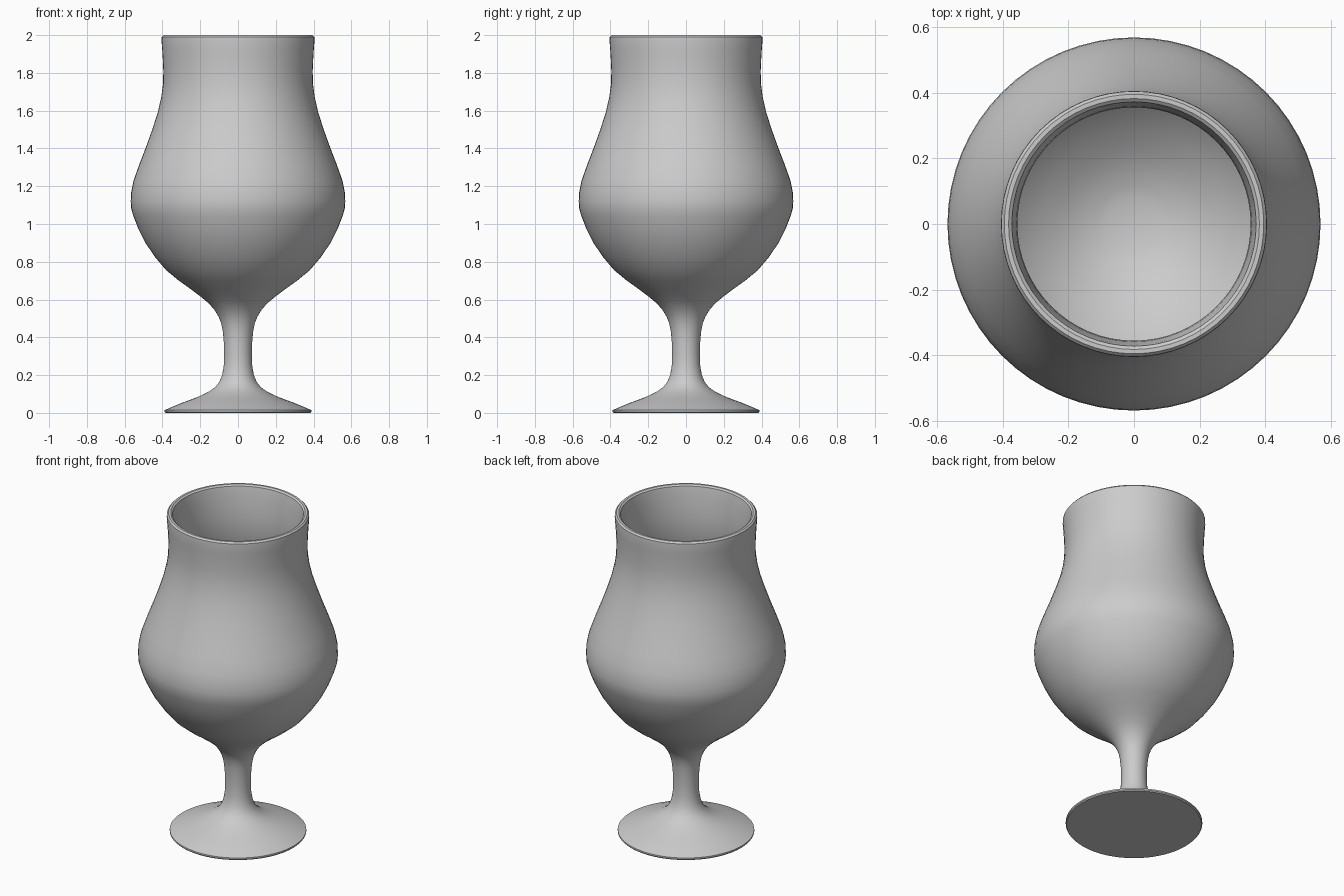
import bpy, bmesh, math
from mathutils import Vector

cube = bpy.data.objects.get("Cube")
if cube:
    bpy.data.objects.remove(cube)

SEGMENTS = 64

# Grey glass material
glass = bpy.data.materials.new("grey_glass")
glass.use_nodes = True
grey = (0.6, 0.6, 0.6, 1)
glass.diffuse_color = grey
glass.node_tree.nodes["Principled BSDF"].inputs["Base Color"].default_value = grey


def smooth_path(points, steps=2):
    """Pass a Catmull-Rom curve through (radius, height) points."""
    p = [Vector(q) for q in points]
    p = [2 * p[0] - p[1]] + p + [2 * p[-1] - p[-2]]
    path = []
    for a, b, c, d in zip(p, p[1:], p[2:], p[3:]):
        for i in range(steps):
            t = i / steps
            path.append(0.5 * (2 * b + (c - a) * t + (2 * a - 5 * b + 4 * c - d) * t ** 2
                               + (3 * b - a - 3 * c + d) * t ** 3))
    return path + [p[-2]]


def lathe(name, profile, material):
    """Spin a profile that starts and ends on the z axis."""
    bm = bmesh.new()
    verts = [bm.verts.new((r, 0, z)) for r, z in profile]
    edges = [bm.edges.new(pair) for pair in zip(verts, verts[1:])]
    bmesh.ops.spin(bm, geom=verts + edges, cent=(0, 0, 0), axis=(0, 0, 1),
                   angle=math.tau, steps=SEGMENTS, use_duplicate=False)
    bmesh.ops.remove_doubles(bm, verts=bm.verts, dist=0.0005)
    bmesh.ops.recalc_face_normals(bm, faces=bm.faces)
    mesh = bpy.data.meshes.new(name)
    bm.to_mesh(mesh)
    bm.free()
    mesh.materials.append(material)
    obj = bpy.data.objects.new(name, mesh)
    bpy.context.collection.objects.link(obj)
    return obj


# Outside: foot, stem, bowl and flared neck
outside = smooth_path([
    (0.388, 0.015), (0.3, 0.052), (0.2, 0.09), (0.122, 0.135), (0.084, 0.2),
    (0.073, 0.3), (0.08, 0.43), (0.103, 0.51), (0.155, 0.58), (0.25, 0.655),
    (0.38, 0.755), (0.49, 0.9), (0.553, 1.04), (0.568, 1.12), (0.553, 1.23),
    (0.49, 1.4), (0.425, 1.59), (0.397, 1.74), (0.398, 1.87), (0.405, 1.97)])

# Rounded rim
rim = [(0.404, 1.99), (0.395, 2.0), (0.382, 2.0), (0.372, 1.992)]

# Inside: neck down to the bottom of the bowl
inside = smooth_path([
    (0.368, 1.97), (0.358, 1.87), (0.357, 1.74), (0.385, 1.59), (0.45, 1.4),
    (0.513, 1.23), (0.528, 1.12), (0.513, 1.04), (0.452, 0.92), (0.35, 0.79),
    (0.23, 0.695), (0.15, 0.652), (0.083, 0.63)])

profile = [(0, 0), (0.383, 0), (0.388, 0.006)] + outside + rim + inside + [(0, 0.625)]
goblet = lathe("goblet", profile, glass)

bpy.context.view_layer.objects.active = goblet
goblet.select_set(True)
bpy.ops.object.shade_smooth_by_angle(angle=math.radians(35))
